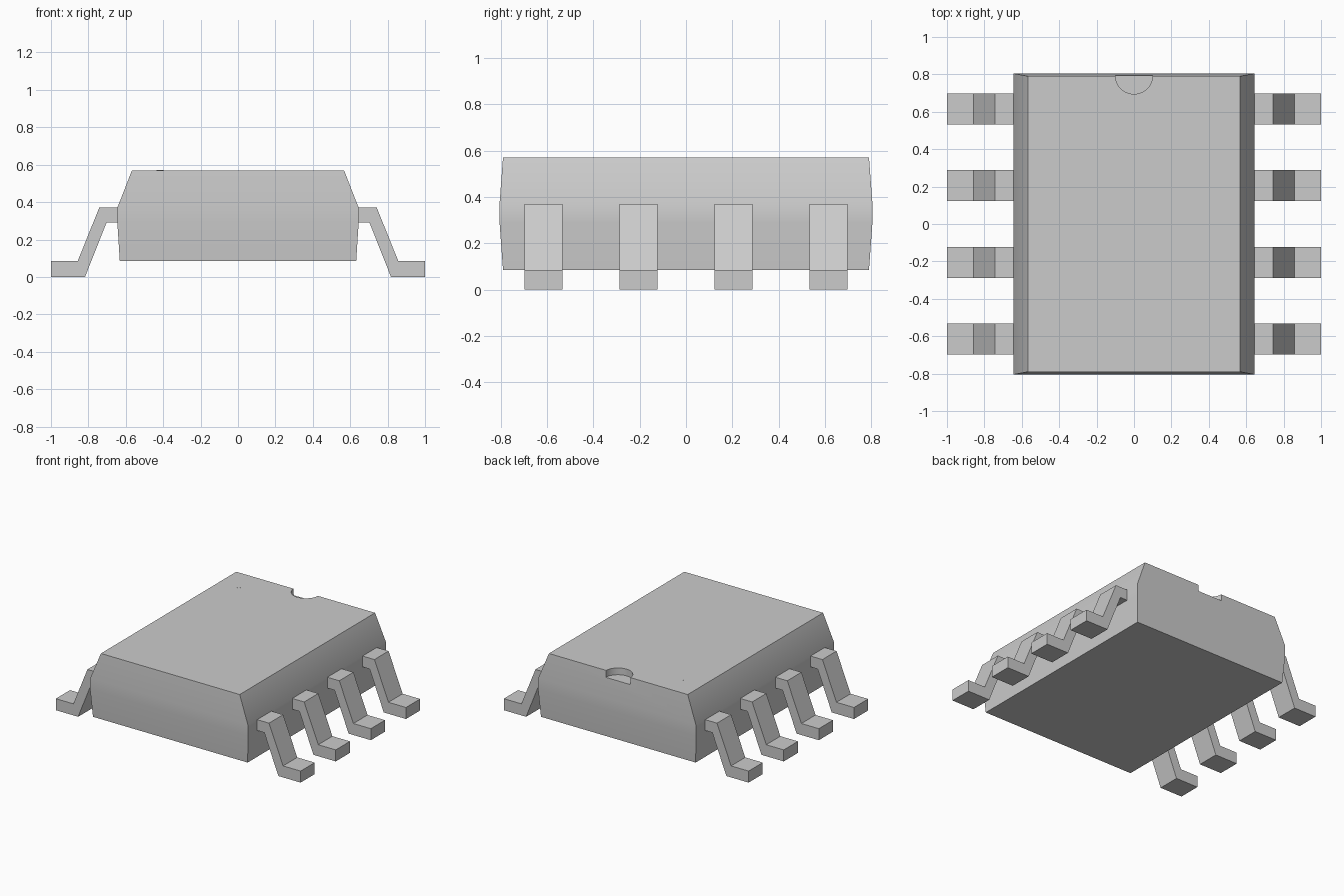
import bpy
import bmesh
import math

if "Cube" in bpy.data.objects:
    bpy.data.objects.remove(bpy.data.objects["Cube"], do_unlink=True)

grey = bpy.data.materials.new("plain grey")
grey.use_nodes = True
colour = (0.6, 0.6, 0.6, 1)
grey.diffuse_color = colour
grey.node_tree.nodes["Principled BSDF"].inputs["Base Color"].default_value = colour


def finish(name, bm):
    """Turn a bmesh into a named grey object."""
    bmesh.ops.recalc_face_normals(bm, faces=bm.faces)
    mesh = bpy.data.meshes.new(name)
    bm.to_mesh(mesh)
    bm.free()
    mesh.materials.append(grey)
    obj = bpy.data.objects.new(name, mesh)
    bpy.context.collection.objects.link(obj)
    return obj


def select_only(obj):
    bpy.ops.object.select_all(action='DESELECT')
    obj.select_set(True)
    bpy.context.view_layer.objects.active = obj


def disc(name, x, y, z, radius, depth, sides):
    bpy.ops.mesh.primitive_cylinder_add(
        vertices=sides, radius=radius, depth=depth, location=(x, y, z))
    obj = bpy.context.object
    obj.name = name
    obj.data.materials.append(grey)
    return obj


# Package body: stacked rectangles, half width / half length / height
TOP = 0.57
sections = [(0.632, 0.79, 0.085), (0.645, 0.805, 0.29),
            (0.645, 0.805, 0.37), (0.567, 0.79, TOP)]
bm = bmesh.new()
rings = [[bm.verts.new((sx * hx, sy * hy, z))
          for sx, sy in ((-1, -1), (1, -1), (1, 1), (-1, 1))]
         for hx, hy, z in sections]
for low, high in zip(rings, rings[1:]):
    for i in range(4):
        j = (i + 1) % 4
        bm.faces.new((low[i], low[j], high[j], high[i]))
bm.faces.new(rings[0])
bm.faces.new(rings[-1])
body = finish("package_body", bm)

# Half-round orientation notch in the back top edge
cutter = disc("notch_cutter", 0, 0.795, TOP, 0.1, 0.1, 48)
cutter.hide_render = True
notch = body.modifiers.new("notch", 'BOOLEAN')
notch.operation = 'DIFFERENCE'
notch.solver = 'EXACT'
notch.object = cutter
select_only(body)
bpy.ops.object.modifier_apply(modifier="notch")
bpy.data.objects.remove(cutter, do_unlink=True)
select_only(body)
bpy.ops.object.shade_smooth_by_angle(angle=math.radians(30))

# Tiny marker beside the first pin
disc("pin_marker", -0.417, 0.604, TOP, 0.02, 0.002, 16)

# Bent leads: side profile swept along y, on both sides of the body
profile = [(0.64, 0.37), (0.742, 0.37), (0.857, 0.085), (1, 0.085),
           (1, 0), (0.818, 0), (0.703, 0.29), (0.64, 0.29)]
PITCH, WIDTH = 0.41, 0.165
for side, label in ((1, "left"), (-1, "right")):
    for n in range(4):
        y = (n - 1.5) * PITCH - WIDTH / 2
        bm = bmesh.new()
        face = bm.faces.new([bm.verts.new((side * x, y, z)) for x, z in profile])
        swept = bmesh.ops.extrude_face_region(bm, geom=[face], use_keep_orig=True)
        moved = [v for v in swept["geom"] if isinstance(v, bmesh.types.BMVert)]
        bmesh.ops.translate(bm, verts=moved, vec=(0, WIDTH, 0))
        finish(f"{label}_lead_{n + 1}", bm)
